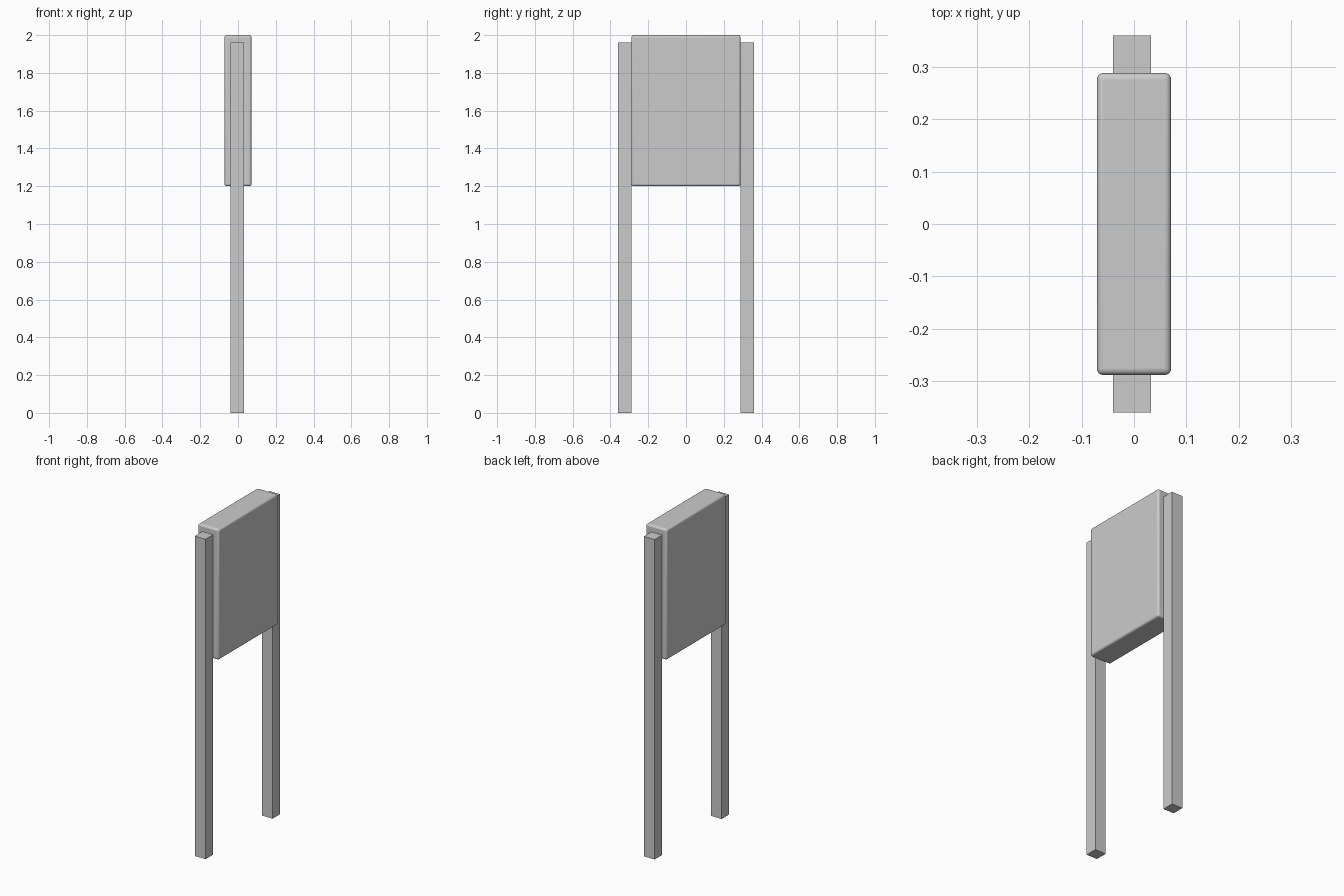
import bpy

if "Cube" in bpy.data.objects:
    bpy.data.objects.remove(bpy.data.objects["Cube"])


def box(name, x, y, z):
    """Axis-aligned box from (min, max) ranges."""
    spans = (x, y, z)
    bpy.ops.mesh.primitive_cube_add(size=1, location=[(a + b) / 2 for a, b in spans])
    ob = bpy.context.object
    ob.name = name
    ob.scale = [b - a for a, b in spans]
    bpy.ops.object.transform_apply(location=False, rotation=False, scale=True)
    return ob


# Thick board with softly rounded edges
panel = box("sign_panel", (-0.071, 0.071), (-0.289, 0.289), (1.2, 2.0))
bevel = panel.modifiers.new("rounded_edges", 'BEVEL')
bevel.width = 0.012
bevel.segments = 4
bpy.ops.object.shade_smooth_by_angle()

# Two square posts flanking the board, set slightly off its centre line
for side, name in ((-1, "front_post"), (1, "back_post")):
    box(name, (-0.04, 0.033), sorted((side * 0.288, side * 0.361)), (0.0, 1.96))
